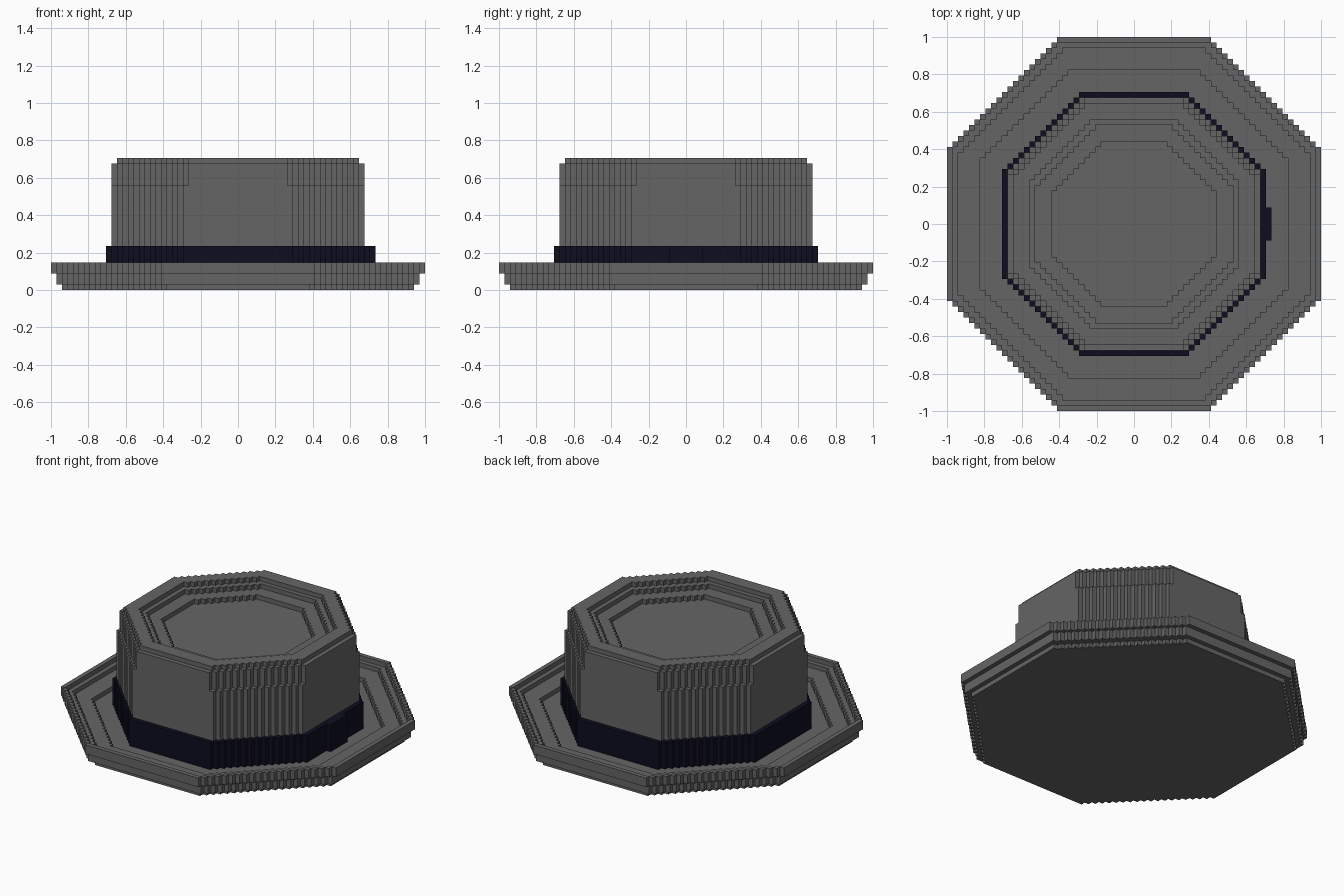
import bpy
import bmesh

UNIT = 2 / 68  # size of one block

cube = bpy.data.objects.get("Cube")
if cube:
    bpy.data.objects.remove(cube, do_unlink=True)


def make_material(name, colour):
    mat = bpy.data.materials.new(name)
    mat.use_nodes = True
    mat.diffuse_color = colour
    mat.node_tree.nodes["Principled BSDF"].inputs["Base Color"].default_value = colour
    return mat


felt = make_material("grey felt", (0.13, 0.13, 0.13, 1))
ribbon = make_material("dark navy ribbon", (0.004, 0.004, 0.014, 1))


def outline(half, flat):
    """Counter-clockwise octagon whose diagonals are stairs of unit steps."""
    quarter = [(half, flat)]
    for k in range(half - flat):
        quarter += [(half - k - 1, flat + k), (half - k - 1, flat + k + 1)]
    loop = []
    for _ in range(4):
        loop += quarter
        quarter = [(-y, x) for x, y in quarter]
    return loop


def extent(half, flat, row):
    """Half width of the stepped octagon in one row of blocks."""
    if row >= half:
        return 0
    return half if row < flat else half + flat - row - 1


def add_face(bm, points):
    bm.faces.new([bm.verts.new([c * UNIT for c in p]) for p in points])


def add_wall(bm, half, flat, z0, z1):
    loop = outline(half, flat)
    for (ax, ay), (bx, by) in zip(loop, loop[1:] + loop[:1]):
        add_face(bm, [(ax, ay, z0), (bx, by, z0), (bx, by, z1), (ax, ay, z1)])


def add_ledge(bm, start, end, z):
    """Flat ring between two outlines; it faces up when the profile runs inward."""
    upward = start[0] > end[0] or start[1] > end[1]
    outer, inner = (start, end) if upward else (end, start)
    for row in range(outer[0]):
        x0, x1 = extent(*inner, row), extent(*outer, row)
        if x1 <= x0:
            continue
        spans = [(x0, x1), (-x1, -x0)] if x0 else [(-x1, x1)]
        for a, b in spans:
            for y in (row, -row - 1):
                quad = [(a, y, z), (b, y, z), (b, y + 1, z), (a, y + 1, z)]
                add_face(bm, quad if upward else quad[::-1])


def finish(bm, name, mat):
    bmesh.ops.remove_doubles(bm, verts=bm.verts, dist=UNIT / 100)
    mesh = bpy.data.meshes.new(name)
    bm.to_mesh(mesh)
    bm.free()
    mesh.materials.append(mat)
    bpy.context.collection.objects.link(bpy.data.objects.new(name, mesh))


def stepped_part(name, profile, mat):
    """Follow a profile of (half width, half flat side, height) in blocks."""
    bm = bmesh.new()
    for (h0, f0, z0), (h1, f1, z1) in zip(profile, profile[1:]):
        if z0 == z1:
            add_ledge(bm, (h0, f0), (h1, f1), z0)
        else:
            add_wall(bm, h0, f0, z0, z1)
    finish(bm, name, mat)


# Dished brim with a stepped underside and raised rim
stepped_part("brim", [
    (0, 0, 0), (32, 13, 0), (32, 13, 1), (33, 14, 1), (33, 14, 3),
    (34, 14, 3), (34, 14, 5), (33, 14, 5), (33, 14, 4), (32, 13, 4),
    (32, 13, 3), (28, 12, 3), (28, 12, 2), (0, 0, 2)], felt)

# Crown with a sunken top
stepped_part("crown", [
    (23, 10, 2), (23, 10, 19), (23, 9, 19), (23, 9, 23), (22, 9, 23),
    (22, 9, 24), (19, 8, 24), (19, 8, 23), (18, 7, 23), (18, 7, 22),
    (15, 6, 22), (15, 6, 21), (0, 0, 21)], felt)

# Ribbon around the foot of the crown
stepped_part("hat_band", [(24, 10, 2), (24, 10, 8), (23, 10, 8)], ribbon)

# Flat bow on the left side of the ribbon
bm = bmesh.new()
bmesh.ops.create_cube(bm, size=UNIT)
bmesh.ops.scale(bm, vec=(1, 6, 6), verts=bm.verts)
bmesh.ops.translate(bm, vec=(24.5 * UNIT, 0, 5 * UNIT), verts=bm.verts)
finish(bm, "bow", ribbon)
